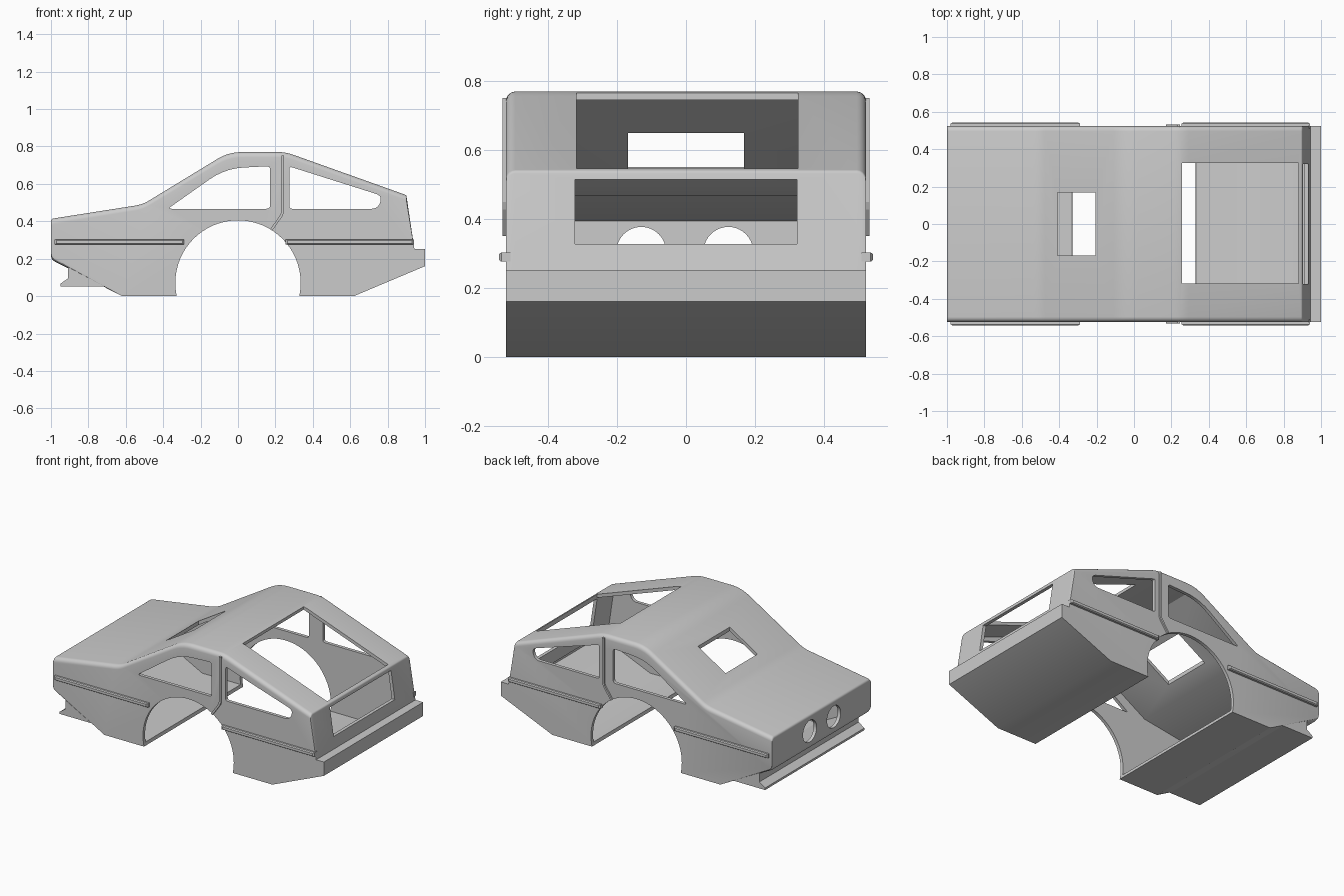
import bpy, bmesh, math
from mathutils import Vector

if "Cube" in bpy.data.objects:
    bpy.data.objects.remove(bpy.data.objects["Cube"])

grey = bpy.data.materials.new("body grey")
grey.use_nodes = True
COLOUR = (0.6, 0.6, 0.6, 1)
grey.diffuse_color = COLOUR
grey.node_tree.nodes["Principled BSDF"].inputs["Base Color"].default_value = COLOUR


def loft(name, rows):
    """Closed solid through (y, x-z outline) rows that share a point count."""
    bm = bmesh.new()
    rings = [[bm.verts.new((x, y, z)) for x, z in points] for y, points in rows]
    n = len(rings[0])
    bm.faces.new(rings[0])
    bm.faces.new(rings[-1][::-1])
    for a, b in zip(rings, rings[1:]):
        for i in range(n):
            j = (i + 1) % n
            bm.faces.new((a[j], a[i], b[i], b[j]))
    bm.normal_update()
    if bm.calc_volume(signed=True) < 0:
        bmesh.ops.reverse_faces(bm, faces=bm.faces)
    mesh = bpy.data.meshes.new(name)
    bm.to_mesh(mesh)
    bm.free()
    mesh.materials.append(grey)
    obj = bpy.data.objects.new(name, mesh)
    bpy.context.collection.objects.link(obj)
    return obj


def prism(name, points, y0, y1):
    return loft(name, [(y0, points), (y1, points)])


def rectangle(x0, x1, z0, z1):
    return [(x0, z0), (x1, z0), (x1, z1), (x0, z1)]


def circle(cx, cz, r, n):
    return [(cx + r * math.cos(math.tau * i / n), cz + r * math.sin(math.tau * i / n))
            for i in range(n)]


def inset(points, d):
    """Offset a clockwise outline inwards by d."""
    pts = [Vector(p) for p in points]
    result = []
    for i, p in enumerate(pts):
        a = (p - pts[i - 1]).normalized()
        b = (pts[(i + 1) % len(pts)] - p).normalized()
        na, nb = Vector((a.y, -a.x)), Vector((b.y, -b.x))
        result.append(tuple(p + (na + nb) * d / (1 + na.dot(nb))))
    return result


def fillet(points, radii, steps=5):
    """Round outline corners with short curves."""
    result = []
    for i, (point, r) in enumerate(zip(points, radii)):
        p = Vector(point)
        if r == 0:
            result.append(tuple(p))
            continue
        a = p + (Vector(points[i - 1]) - p).normalized() * r
        b = p + (Vector(points[(i + 1) % len(points)]) - p).normalized() * r
        for k in range(steps + 1):
            t = k / steps
            result.append(tuple(a * (1 - t) ** 2 + p * 2 * t * (1 - t) + b * t * t))
    return result


def cut(obj, cutter):
    """Subtract cutter, trying the next solver if one loses the shell."""
    cutter.hide_render = True
    mod = obj.modifiers.new("cut", 'BOOLEAN')
    mod.operation, mod.object = 'DIFFERENCE', cutter
    for solver in ('EXACT', 'MANIFOLD', 'FLOAT'):
        mod.solver = solver
        bpy.context.view_layer.update()
        graph = bpy.context.evaluated_depsgraph_get()
        mesh = bpy.data.meshes.new_from_object(obj.evaluated_get(graph))
        xs = [v.co.x for v in mesh.vertices]
        if xs and max(xs) - min(xs) > 1.9 and len(xs) != len(obj.data.vertices):
            obj.data = mesh
            break
    obj.modifiers.clear()
    bpy.data.objects.remove(cutter)


# Body: side outline lofted across the width, with rounded upper and nose rims
corners = [(-0.62, 0), (-1, 0.195), (-1, 0.413), (-0.51, 0.49), (-0.05, 0.77),
           (0.255, 0.77), (0.9, 0.54), (0.943, 0.252), (1, 0.252), (1, 0.16), (0.62, 0)]
radii = [0, 0.025, 0.015, 0.04, 0.07, 0.04, 0.008, 0, 0, 0, 0]
drop = [0, -0.6, 1, 1, 1.1, 1.05, 1, 0, 0, 0, 0]
HALF, RIM, WALL = 0.523, 0.027, 0.022

half_rows = []
for step in range(6):
    angle = math.pi / 2 * step / 5
    fall = RIM * (1 - math.cos(angle))
    shape = [(x, z - fall * k) for (x, z), k in zip(corners, drop)]
    half_rows.append((HALF - RIM + RIM * math.sin(angle), fillet(shape, radii)))
body = loft("body_shell", [(-y, s) for y, s in half_rows[::-1]] + half_rows)

# Wheel arch through the full width, then the hollow interior
cut(body, prism("arch_cutter", circle(0, 0.07, 0.335, 96), -1, 1))
cut(body, prism("hollow_cutter", inset(corners, WALL), -HALF + WALL, HALF - WALL))

# Side windows
front_window = fillet([(-0.375, 0.467), (-0.07, 0.682), (0.172, 0.695), (0.172, 0.467)],
                      [0.02, 0.1, 0.02, 0.02])
rear_window = fillet([(0.275, 0.467), (0.275, 0.693), (0.775, 0.535), (0.745, 0.467)],
                     [0.015, 0.015, 0.04, 0.03])
for window in (front_window, rear_window):
    cut(body, prism("window_cutter", window, -1, 1))

# Roof, windscreen and tail openings
cut(body, prism("roof_cutter", rectangle(0.257, 0.88, 0.45, 1), -0.318, 0.325))
cut(body, prism("screen_cutter", rectangle(-0.41, -0.205, 0.42, 1), -0.168, 0.168))
cut(body, prism("tail_cutter", rectangle(0.8, 1.1, 0.328, 0.515), -0.322, 0.322))

# Headlight holes
for y in (-0.13, 0.123):
    bpy.ops.mesh.primitive_cylinder_add(vertices=40, radius=0.072, depth=0.2,
                                        location=(-1, y, 0.305), rotation=(0, math.pi / 2, 0))
    cut(body, bpy.context.object)

bpy.ops.object.select_all(action='DESELECT')
body.select_set(True)
bpy.context.view_layer.objects.active = body
bpy.ops.object.shade_smooth_by_angle(angle=math.radians(25))

# Front lip under the nose
prism("front_lip", [(-0.908, 0.155), (-0.908, 0.095), (-0.95, 0.066), (-0.95, 0.052),
                    (-0.715, 0.052)], -HALF, HALF)

# Side mouldings and door pillar ribs, mirrored
rib = [(0.232, 0.752), (0.246, 0.752), (0.246, 0.45), (0.238, 0.428),
       (0.183, 0.35), (0.172, 0.357), (0.226, 0.434), (0.232, 0.452)]
for side, label in ((1, "left"), (-1, "right")):
    for x0, x1, where in ((-0.98, -0.288, "front"), (0.255, 0.94, "rear")):
        bar = rectangle(x0, x1, 0.276, 0.303)
        face = rectangle(x0 + 0.01, x1 - 0.01, 0.281, 0.298)
        loft(f"{where}_moulding_{label}",
             [(side * 0.51, bar), (side * 0.536, bar), (side * 0.543, face)])
    prism(f"pillar_rib_{label}", rib, side * 0.51, side * 0.533)
